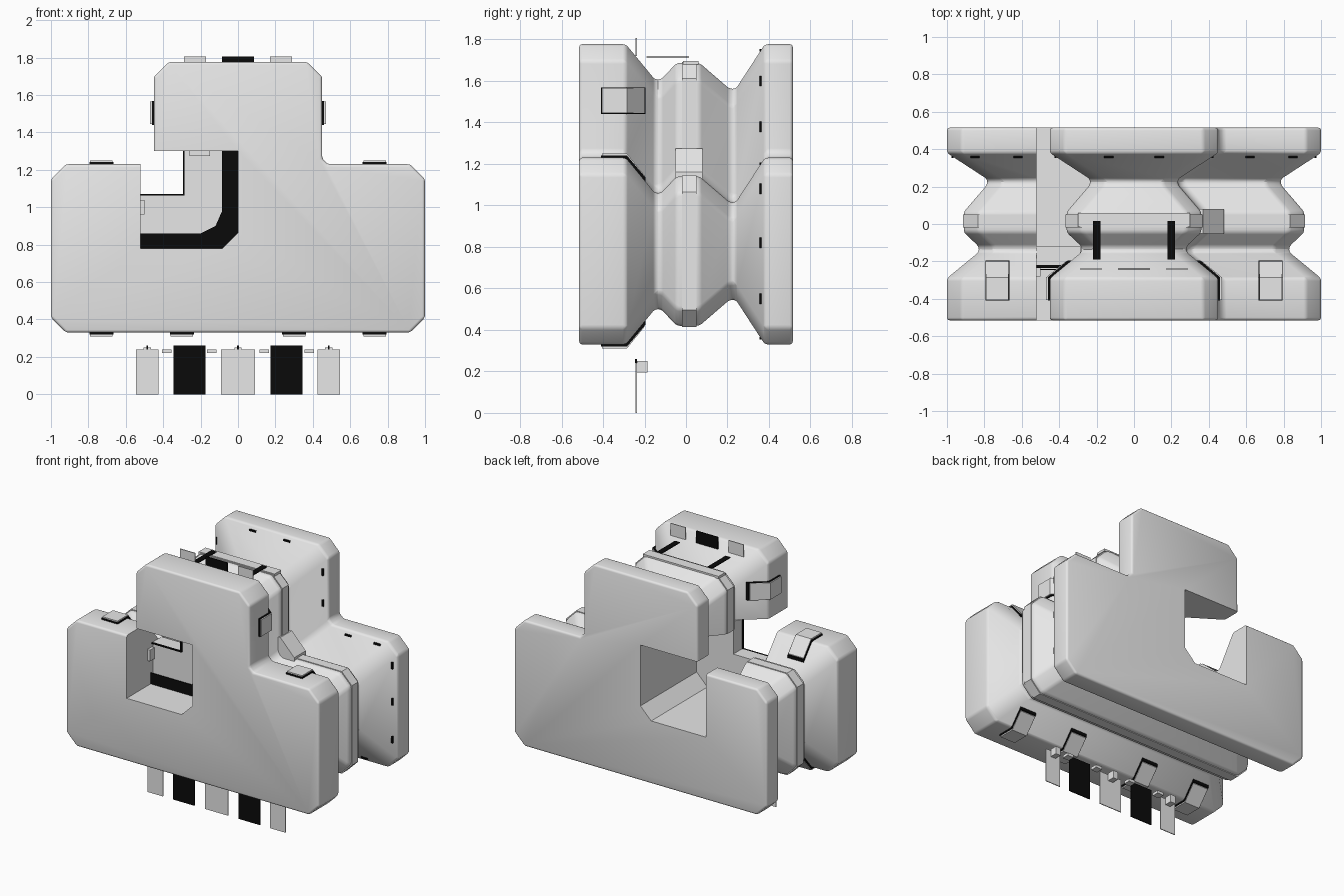
import bpy, bmesh
from mathutils import Vector

if "Cube" in bpy.data.objects:
    bpy.data.objects.remove(bpy.data.objects["Cube"])


def material(name, rgb):
    m = bpy.data.materials.new(name)
    m.diffuse_color = (*rgb, 1)
    m.use_nodes = True
    m.node_tree.nodes["Principled BSDF"].inputs["Base Color"].default_value = m.diffuse_color
    return m


GREY = material("light_grey", (0.8, 0.8, 0.8))
BLACK = material("black", (0.003, 0.003, 0.003))


def loft(name, rings, mat):
    """Closed solid through equally long rings of 3D points."""
    bm = bmesh.new()
    vs = [[bm.verts.new(p) for p in r] for r in rings]
    n = len(vs[0])
    for a, b in zip(vs, vs[1:]):
        for i in range(n):
            j = (i + 1) % n
            bm.faces.new((a[i], a[j], b[j], b[i]))
    bm.faces.new(vs[0])
    bm.faces.new(vs[-1][::-1])
    bmesh.ops.recalc_face_normals(bm, faces=bm.faces[:])
    me = bpy.data.meshes.new(name)
    bm.to_mesh(me)
    bm.free()
    me.materials.append(mat)
    ob = bpy.data.objects.new(name, me)
    bpy.context.collection.objects.link(ob)
    return ob


def prism(name, outline, y0, y1, mat):
    """Front outline (x, z) extruded from y0 to y1."""
    return loft(name, [[(x, y, z) for x, z in outline] for y in (y0, y1)], mat)


def box(name, x0, x1, y0, y1, z0, z1, mat):
    return prism(name, [(x0, z0), (x1, z0), (x1, z1), (x0, z1)], y0, y1, mat)


def outline(d, c=0.08, e=0.03):
    """Stepped block outline with chamfered corners, shrunk by d."""
    a, b, z0, z1, z2 = 1 - d, 0.45 - d, 0.33 + d, 1.23 - d, 1.777 - d
    half = [(a - c, z0), (a, z0 + c), (a, z1 - c), (a - c, z1),
            (b + e, z1), (b, z1 + e), (b, z2 - c), (b - c, z2)]
    return half + [(-x, z) for x, z in reversed(half)]


def layered(name, layers, mat):
    return loft(name, [[(x, y, z) for x, z in outline(d)] for y, d in layers], mat)


def modify(ob, kind, **props):
    m = ob.modifiers.new(kind.lower(), kind)
    for k, v in props.items():
        setattr(m, k, v)
    bpy.context.view_layer.objects.active = ob
    bpy.ops.object.modifier_apply(modifier=m.name)


# Main body: two outer slabs and a middle slab joined by narrow necks
body = layered("body", [(-0.515, 0), (-0.29, 0), (-0.15, 0.17), (-0.12, 0.17),
                        (-0.045, 0.09), (0.065, 0.09), (0.21, 0.215),
                        (0.24, 0.215), (0.38, 0), (0.515, 0)], GREY)
modify(body, "BEVEL", width=0.02, segments=3, limit_method='ANGLE', angle_limit=0.5)
band = layered("middle_band", [(-0.02, 0.085), (0.05, 0.085)], GREY)

# Rectangular opening cut straight through
hole = [(-0.52, 0.78), (-0.085, 0.78), (0, 0.865), (0, 1.3), (-0.52, 1.3)]
cutter = prism("opening_cutter", hole, -0.7, 0.7, GREY)
cutter.hide_render = True
for ob in (body, band):
    modify(ob, "BOOLEAN", operation='DIFFERENCE', object=cutter, solver='EXACT')
bpy.data.objects.remove(cutter)
bpy.ops.object.select_all(action='DESELECT')
body.select_set(True)
bpy.context.view_layer.objects.active = body
bpy.ops.object.shade_smooth_by_angle(angle=0.5)

# L-shaped liners inside the opening
corner = hole[:4]
prism("opening_black_liner", corner + [(-0.085, 1.3), (-0.085, 0.98), (-0.12, 0.9),
                                       (-0.2, 0.86), (-0.52, 0.86)], -0.245, -0.24, BLACK)
prism("opening_grey_liner", corner + [(-0.29, 1.3), (-0.29, 1.07), (-0.52, 1.07)],
      -0.22, -0.12, GREY)
box("liner_edge_upright", -0.295, -0.285, -0.235, -0.22, 1.07, 1.3, BLACK)
box("liner_edge_flat", -0.52, -0.285, -0.235, -0.22, 1.063, 1.07, BLACK)
box("opening_side_pad", -0.52, -0.5, -0.28, -0.23, 0.96, 1.04, GREY)
box("opening_top_pad", -0.26, -0.15, -0.4, -0.25, 1.275, 1.3, GREY)

# Wedges filling the inner corner of the middle slab
prism("corner_wedge", [(0.35, 1.13), (0.48, 1.13), (0.48, 1.16), (0.37, 1.275),
                       (0.35, 1.275)], -0.05, 0.08, GREY)


# Bent panels that follow the back slope of the front slab
def panel(name, x, z, normal):
    N = Vector((normal[0], 0, normal[1]))
    T = Vector((N.z, 0, -N.x))
    for part, grow, h, mat in (("base", 0.004, 0.011, BLACK), ("panel", 0, 0.02, GREY)):
        top = [(-0.405 - grow, h), (-0.285, h), (-0.2 + grow, h - 0.105)]
        prof = top + [(y, n - h - 0.01) for y, n in reversed(top)]
        loft(name + "_" + part,
             [[Vector((x, y, z)) + N * n + T * t for y, n in prof]
              for t in (-0.06 - grow, 0.06 + grow)], mat)


for s in (-1, 1):
    panel("shoulder", 0.73 * s, 1.23, (0, 1))
    panel("upper_side", 0.45 * s, 1.505, (s, 0))
    for x in (0.3, 0.73):
        panel("underside", x * s, 0.33, (0, -1))

# Flat tabs hanging under the body and standing on the top
for x, w, mat in ((-0.485, 0.06, GREY), (-0.26, 0.085, BLACK), (0, 0.09, GREY),
                  (0.26, 0.085, BLACK), (0.485, 0.06, GREY)):
    top = 0.26 if mat == BLACK else 0.24
    box("lower_tab", x - w, x + w, -0.243, -0.237, 0, top, mat)
    if mat == GREY:
        box("tab_pin", x - 0.005, x + 0.005, -0.245, -0.235, 0.24, 0.26, BLACK)
        box("tab_bracket", x - 0.02, x + 0.02, -0.237, -0.185, 0.195, 0.25, GREY)
for x in (-0.38, -0.14, 0.14, 0.38):
    box("tab_link", x - 0.025, x + 0.025, -0.235, -0.185, 0.22, 0.24, GREY)
for x, w, mat in ((-0.23, 0.06, GREY), (0, 0.085, BLACK), (0.23, 0.06, GREY)):
    box("upper_tab", x - w, x + w, -0.243, -0.237, 1.72, 1.807, mat)

# Floating black strips over the top
for x in (-0.2, 0.2):
    box("top_strip", x - 0.02, x + 0.02, -0.19, 0.015, 1.713, 1.718, BLACK)

# Raised rail on the top of the middle slab
box("top_rail", -0.3, 0.3, -0.015, 0.06, 1.68, 1.697, GREY)

# Small black ticks around the front slope of the back slab (x, z, runs along x)
ticks = ((0.135, 1.747, 1), (0.42, 1.6, 0), (0.42, 1.38, 0), (0.62, 1.2, 1),
         (0.85, 1.2, 1), (0.97, 1.08, 0), (0.97, 0.82, 0), (0.97, 0.55, 0),
         (0.75, 0.36, 1), (0.45, 0.36, 1), (0.15, 0.36, 1))
for s in (-1, 1):
    for x, z, flat in ticks:
        u, v = (0.025, 0.006) if flat else (0.006, 0.025)
        box("slope_tick", s * x - u, s * x + u, 0.354, 0.366, z - v, z + v, BLACK)
